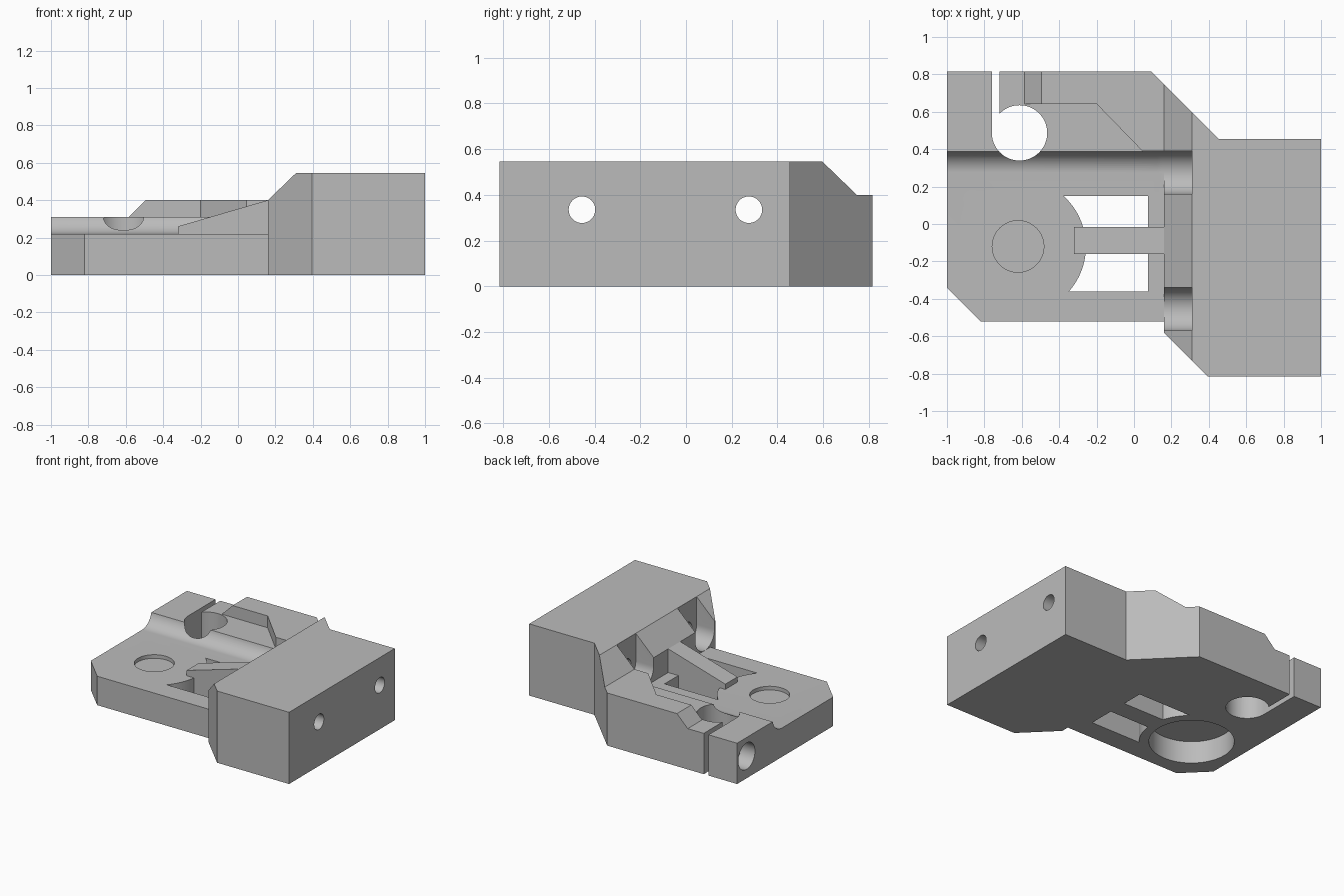
import bpy, bmesh, math
from mathutils import Vector

if "Cube" in bpy.data.objects:
    bpy.data.objects.remove(bpy.data.objects["Cube"])

grey = bpy.data.materials.new("Plain grey")
grey.use_nodes = True
grey.diffuse_color = (0.5, 0.5, 0.5, 1)
grey.node_tree.nodes["Principled BSDF"].inputs["Base Color"].default_value = (0.5, 0.5, 0.5, 1)

# How a profile point (a, b) at depth d is placed for each extrusion axis
PLACE = {"x": lambda a, b, d: (d, a, b),
         "y": lambda a, b, d: (a, d, b),
         "z": lambda a, b, d: (a, b, d)}


def prism(name, axis, points, start, end):
    """Extrude a closed profile along an axis."""
    bm = bmesh.new()
    put = PLACE[axis]
    face = bm.faces.new([bm.verts.new(put(a, b, start)) for a, b in points])
    top = bmesh.ops.extrude_face_region(bm, geom=[face])["geom"]
    offset = Vector(put(0, 0, end - start))
    bmesh.ops.translate(bm, vec=offset, verts=[v for v in top if isinstance(v, bmesh.types.BMVert)])
    bmesh.ops.recalc_face_normals(bm, faces=bm.faces[:])
    mesh = bpy.data.meshes.new(name)
    bm.to_mesh(mesh)
    bm.free()
    mesh.materials.append(grey)
    obj = bpy.data.objects.new(name, mesh)
    bpy.context.collection.objects.link(obj)
    return obj


def arc(a, b, radius, first, last, steps=16):
    angles = [math.radians(first + (last - first) * i / steps) for i in range(steps + 1)]
    return [(a + radius * math.cos(t), b + radius * math.sin(t)) for t in angles]


def circle(a, b, radius):
    return arc(a, b, radius, 0, 360, 64)[:-1]


def combine(target, tool, operation="DIFFERENCE"):
    mod = target.modifiers.new(tool.name, "BOOLEAN")
    mod.operation, mod.solver, mod.object = operation, "EXACT", tool
    bpy.context.view_layer.objects.active = target
    bpy.ops.object.modifier_apply(modifier=mod.name)
    bpy.data.objects.remove(tool)


# Body outline, extruded to full block height
body = prism("mount_body", "z", [
    (-1, -0.34), (-0.82, -0.52), (0.16, -0.52), (0.16, -0.58), (0.395, -0.815),
    (1, -0.815), (1, 0.455), (0.452, 0.455), (0.092, 0.815), (-1, 0.815)], 0, 0.545)


def cut(name, axis, points, start, end):
    combine(body, prism(name, axis, points, start, end))


# Sloped shoulder of the tall block
cut("shoulder_cut", "y", [(-1.2, 0.4), (0.16, 0.4), (0.36, 0.593), (0.36, 0.7), (-1.2, 0.7)], -1, 1)

# Front plate, ending in a cove against the rear rim
BOLT_Z, CHANNEL_R = 0.335, 0.115
cut("plate_cut", "x", [(-1, 0.22)] + arc(0.275, BOLT_Z, CHANNEL_R, -90, 0)
    + [(0.39, 0.7), (-1, 0.7)], -1.2, 0.16)

# Rear rim: low shelf, diagonal wall and ramp up to the raised pad
cut("shelf_cut", "z", [(-1.2, 0.3), (0.13, 0.3), (0.045, 0.39), (-0.2, 0.642), (-1.2, 0.642)], 0.31, 0.7)
cut("ramp_cut", "y", [(-1.2, 0.31), (-0.585, 0.31), (-0.435, 0.46), (-1.2, 0.46)], 0.5, 1)

# Bolt channels in the shoulder and bolt holes through the block
for y in (0.275, -0.455):
    cut("bolt_channel", "x", arc(y, BOLT_Z, CHANNEL_R, -180, 0, 32)
        + [(y + CHANNEL_R, 0.7), (y - CHANNEL_R, 0.7)], 0.12, 0.31)
    cut("bolt_hole", "x", circle(y, BOLT_Z, 0.058), 0.25, 1.2)

# Windows on both sides of the central rib, with an arched end
RING_X, RING_Y, ARCH_R = -0.62, -0.12, 0.363
for low, high in ((-0.36, -0.16), (-0.015, 0.15)):
    first, last = (math.degrees(math.asin((y - RING_Y) / ARCH_R)) for y in (low, high))
    cut("window", "z", [(0.075, high), (0.075, low)]
        + arc(RING_X, RING_Y, ARCH_R, first, last), -0.1, 0.5)

# Round pocket above and wide bore below
cut("top_pocket", "z", circle(RING_X, RING_Y, 0.138), 0.192, 0.5)
cut("lower_bore", "z", circle(RING_X, RING_Y, 0.295), -0.1, 0.17)

# Rod clamp: rod hole, split slot and clamp screw hole
cut("rod_hole", "z", circle(-0.612, 0.487, 0.148), -0.1, 0.7)
cut("clamp_slot", "z", [(-0.76, 0.487), (-0.72, 0.487), (-0.72, 1), (-0.76, 1)], -0.1, 0.7)
cut("screw_counterbore", "x", circle(0.7, 0.168, 0.1), -1.2, -0.88)
cut("screw_hole", "x", circle(0.7, 0.168, 0.05), -0.95, -0.3)

# Sloping support rib over the windows
rib = prism("support_rib", "y", [(-0.32, 0.2), (-0.32, 0.26), (0.16, 0.4), (0.2, 0.4), (0.2, 0.2)], -0.16, -0.015)
combine(body, rib, "UNION")

# Smooth the round walls, keep the edges sharp
body.select_set(True)
bpy.context.view_layer.objects.active = body
bpy.ops.object.shade_smooth_by_angle(angle=math.radians(25))
